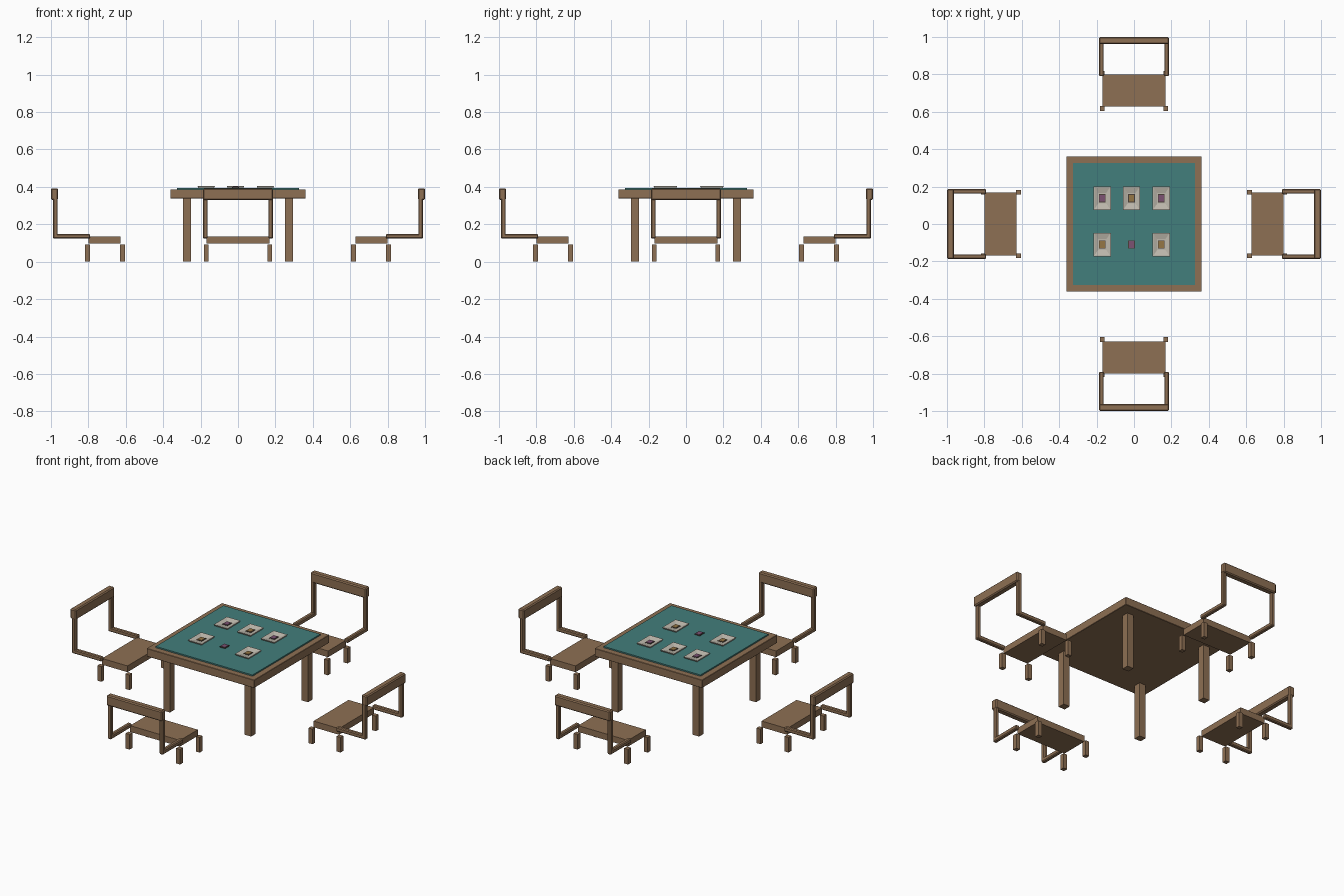
import bpy, bmesh, math
from mathutils import Matrix

if "Cube" in bpy.data.objects:
    bpy.data.objects.remove(bpy.data.objects["Cube"])


def material(name, rgb):
    m = bpy.data.materials.new(name)
    m.diffuse_color = (*rgb, 1)
    m.use_nodes = True
    m.node_tree.nodes["Principled BSDF"].inputs["Base Color"].default_value = m.diffuse_color
    return m


WOOD = material("wood", (0.27, 0.16, 0.087))
FELT = material("teal_felt", (0.055, 0.21, 0.20))
PLATE = material("pale_plate", (0.52, 0.49, 0.42))
TRIM = material("dark_trim", (0.07, 0.05, 0.04))
PURPLE = material("purple_patch", (0.20, 0.085, 0.17))
GOLD = material("gold_patch", (0.30, 0.18, 0.06))


def box(name, x, y, z, mat, bevel=0.0, turn=0.0):
    """Box from (min, max) ranges, turned about the world z axis."""
    bm = bmesh.new()
    bmesh.ops.create_cube(bm, size=1)
    for v in bm.verts:
        v.co = [r[0] + (c + 0.5) * (r[1] - r[0]) for r, c in zip((x, y, z), v.co)]
    if bevel:
        bmesh.ops.bevel(bm, geom=bm.edges[:], offset=bevel, segments=1, affect='EDGES')
    bm.transform(Matrix.Rotation(turn, 4, 'Z'))
    return finish(name, bm, [mat])


def finish(name, bm, mats):
    bmesh.ops.recalc_face_normals(bm, faces=bm.faces[:])
    me = bpy.data.meshes.new(name)
    bm.to_mesh(me)
    bm.free()
    for m in mats:
        me.materials.append(m)
    ob = bpy.data.objects.new(name, me)
    bpy.context.collection.objects.link(ob)
    return ob


def span(side, a, b):
    return tuple(sorted((side * a, side * b)))


# Table
box("table_top", (-0.362, 0.362), (-0.362, 0.362), (0.338, 0.387), WOOD, 0.002)
box("felt", (-0.326, 0.326), (-0.326, 0.326), (0.386, 0.395), FELT)
for sx in (-1, 1):
    for sy in (-1, 1):
        box("table_leg", span(sx, 0.252, 0.295), span(sy, 0.252, 0.295), (0, 0.34), WOOD)


# Chair: facing the table, built on +x and turned into place
def chair(turn):
    box("seat", (0.627, 0.798), (-0.168, 0.168), (0.097, 0.135), WOOD, 0, turn)
    box("backrest", (0.962, 1.0), (-0.187, 0.187), (0.33, 0.392), WOOD, 0.006, turn)
    for s in (-1, 1):
        for x in (0.603, 0.792):
            box("chair_leg", (x, x + 0.027), span(s, 0.157, 0.183), (0, 0.092), WOOD, 0, turn)
        box("side_rail", (0.79, 0.99), span(s, 0.162, 0.187), (0.123, 0.149), WOOD, 0.005, turn)
        box("back_post", (0.964, 0.99), span(s, 0.162, 0.187), (0.125, 0.34), WOOD, 0.005, turn)


for i in range(4):
    chair(i * math.pi / 2)


# Shallow rectangular plate: outer foot, raised rim, sloping inside, flat middle
def plate(cx, cy):
    bm = bmesh.new()
    rings = []
    for hx, hy, z in ((0.042, 0.058, 0.394), (0.046, 0.063, 0.404),
                      (0.041, 0.057, 0.404), (0.022, 0.029, 0.397)):
        rings.append([bm.verts.new((cx + sx * hx, cy + sy * hy, z))
                      for sx, sy in ((-1, -1), (1, -1), (1, 1), (-1, 1))])
    for a, b in zip(rings, rings[1:]):
        for k in range(4):
            bm.faces.new((a[k], a[(k + 1) % 4], b[(k + 1) % 4], b[k]))
    bm.faces.new(rings[-1])
    bm.faces.new(rings[0][::-1])
    finish("plate", bm, [PLATE])


# Place settings, one of them without a plate
settings = ((-0.17, 0.138, PURPLE, True), (-0.013, 0.138, GOLD, True),
            (0.146, 0.138, PURPLE, True), (-0.17, -0.11, GOLD, True),
            (-0.013, -0.11, PURPLE, False), (0.146, -0.11, GOLD, True))
for cx, cy, mat, has_plate in settings:
    if has_plate:
        plate(cx, cy)
    for name, hx, hy, top, m in (("patch_border", 0.018, 0.022, 0.399, TRIM),
                                 ("patch", 0.014, 0.018, 0.401, mat)):
        box(name, (cx - hx, cx + hx), (cy - hy, cy + hy), (0.394, top), m)
